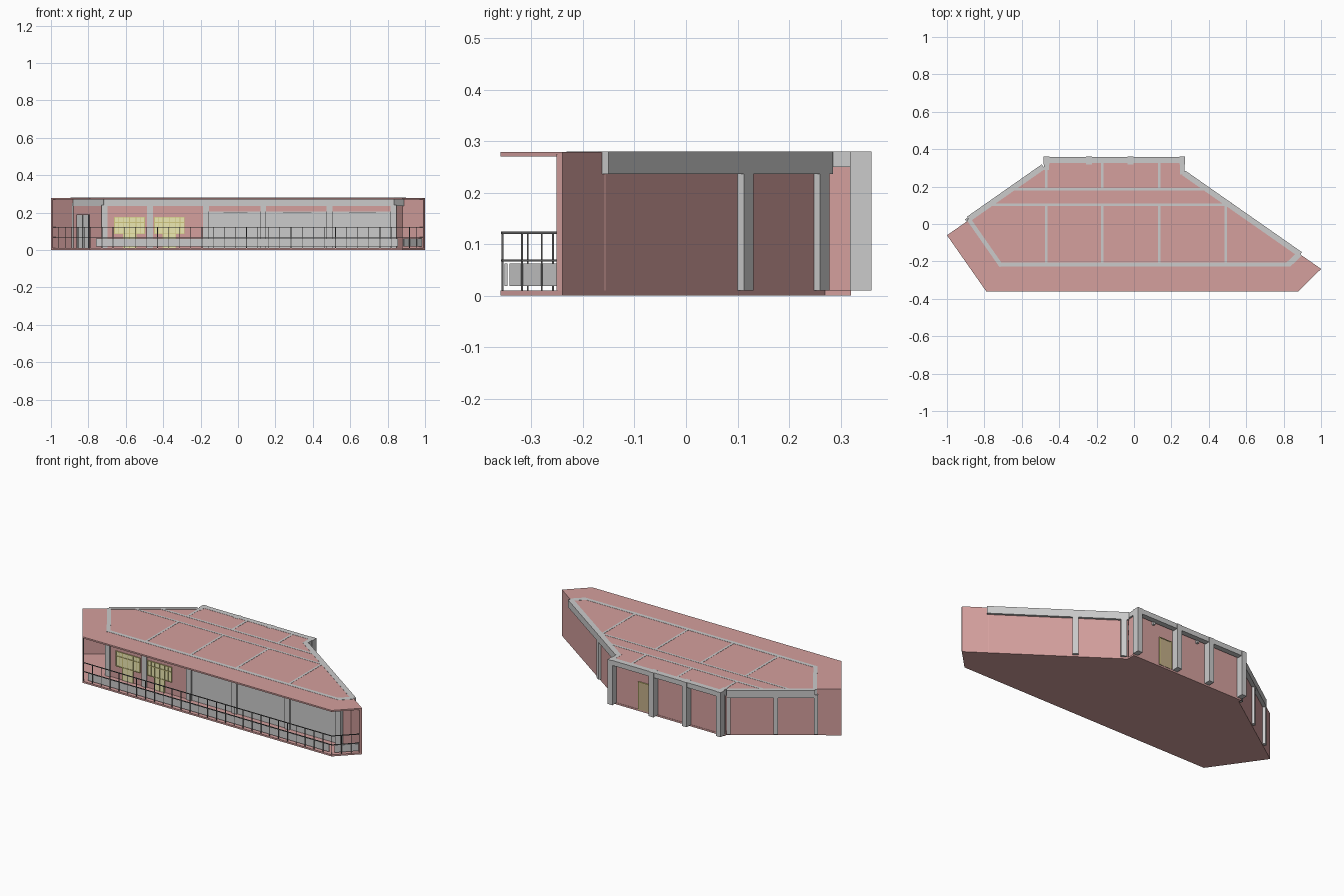
import bpy, bmesh
from mathutils import Vector

if "Cube" in bpy.data.objects:
    bpy.data.objects.remove(bpy.data.objects["Cube"])


def material(name, rgb):
    m = bpy.data.materials.new(name)
    m.diffuse_color = (*rgb, 1)
    m.use_nodes = True
    m.node_tree.nodes["Principled BSDF"].inputs["Base Color"].default_value = m.diffuse_color
    return m


PINK = material("plaster", (0.66, 0.35, 0.34))
CONC = material("concrete", (0.62, 0.62, 0.62))
GLASS = material("glazing", (0.74, 0.77, 0.75))
CREAM = material("cream_pane", (0.85, 0.82, 0.45))
FRAME = material("yellow_frame", (0.65, 0.58, 0.22))
METAL = material("rail_metal", (0.12, 0.12, 0.12))
DOOR = material("door_wood", (0.55, 0.43, 0.25))


def bar(p, q, width, z0, z1, off=0.0, ext=0.0):
    """Plan outline of a straight bar from p to q, shifted to its left by off."""
    p, q = Vector(p), Vector(q)
    d = (q - p).normalized()
    n = Vector((-d.y, d.x))
    p, q, h = p - d * ext + n * off, q + d * ext + n * off, n * width / 2
    return ([p - h, q - h, q + h, p + h], z0, z1)


def box(x0, x1, y0, y1, z0, z1):
    return ([(x0, y0), (x1, y0), (x1, y1), (x0, y1)], z0, z1)


def build(name, prisms, mat):
    """One object from a list of vertical prisms."""
    bm = bmesh.new()
    for pts, z0, z1 in prisms:
        lo = [bm.verts.new((p[0], p[1], z0)) for p in pts]
        hi = [bm.verts.new((p[0], p[1], z1)) for p in pts]
        bm.faces.new(lo[::-1])
        bm.faces.new(hi)
        for i in range(len(pts)):
            j = (i + 1) % len(pts)
            bm.faces.new((lo[i], lo[j], hi[j], hi[i]))
    bmesh.ops.recalc_face_normals(bm, faces=bm.faces)
    me = bpy.data.meshes.new(name)
    bm.to_mesh(me)
    bm.free()
    me.materials.append(mat)
    ob = bpy.data.objects.new(name, me)
    bpy.context.collection.objects.link(ob)
    return ob


def lerp(p, q, t):
    return Vector(p).lerp(Vector(q), t)


# key plan points
LT, LB = (-1, -0.06), (-0.48, 0.30)       # left rear diagonal
RT, RB = (1, -0.24), (0.27, 0.27)         # right rear diagonal
FL, FR = (-0.79, -0.36), (0.88, -0.36)    # balcony front edge
L_IN, L_C = (-0.88, 0.02), (-0.715, -0.217)   # left glazed end
R_C, R_IN = (0.825, -0.217), (0.885, -0.16)   # right end
TOP, Z0, BZ = 0.28, 0.01, 0.236

# floor and roof slabs
outline = [LT, FL, FR, RT, RB]
build("floor_slab", [(outline + [(0.27, 0.32), (-0.48, 0.32), LB], 0, Z0)], PINK)
build("roof_slab", [(outline + [(0.26, 0.345), (-0.47, 0.345), LB], 0.27, 0.279)], PINK)

# outer walls
T = 0.014
build("left_rear_wall", [bar(LT, LB, T, Z0, 0.275, -T / 2)], PINK)
build("right_rear_wall", [bar(RB, RT, T, Z0, 0.275, -T / 2)], PINK)
build("back_wall", [box(-0.475, 0.26, 0.305, 0.318, Z0, 0.27),
                    box(0.246, 0.26, 0.265, 0.318, Z0, 0.27),
                    box(-0.475, -0.462, 0.295, 0.318, Z0, 0.27)], PINK)
build("front_wall", [box(-0.72, -0.165, -0.222, -0.208, Z0, 0.24),
                     box(-0.165, 0.83, -0.222, -0.208, 0.205, 0.24)], PINK)
build("end_walls", [bar(L_C, L_IN, T, Z0, 0.24),
                    bar(R_C, R_IN, T, Z0, 0.24)], PINK)

# perimeter beams, flush with the roof top
W, RT_TOP = 0.03, TOP
build("perimeter_beams", [
    bar(L_IN, LB, W, BZ, RT_TOP, 0.008),
    bar(RB, R_IN, W, BZ, RT_TOP, 0.0, 0.005),
    bar(L_C, L_IN, 0.022, BZ, RT_TOP, 0, 0.01),
    bar(L_C, R_C, 0.022, BZ, RT_TOP, 0, 0.008),
    bar(R_C, R_IN, 0.03, BZ, RT_TOP),
    box(-0.48, 0.27, 0.325, 0.357, 0.25, RT_TOP),
    box(0.245, 0.27, 0.265, 0.33, 0.25, RT_TOP),
    box(-0.48, -0.455, 0.29, 0.33, 0.25, RT_TOP)], CONC)

# inner roof beams
inner = [bar((-0.66, 0.185), (0.39, 0.185), 0.014, BZ, RT_TOP),
         bar((-0.78, 0.103), (0.51, 0.103), 0.012, BZ, RT_TOP)]
for x in (-0.47, -0.17, 0.135, 0.49):
    inner.append(bar((x, -0.21), (x, 0.103), 0.013, BZ, RT_TOP))
    if x < 0.4:
        inner.append(bar((x, 0.185), (x, 0.33), 0.013, BZ, RT_TOP))
build("inner_roof_beams", inner, CONC)

# columns
build("front_columns", [box(x - 0.016, x + 0.016, -0.23, -0.2, Z0, 0.24)
                        for x in (-0.715, -0.47, -0.17, 0.135, 0.49, 0.832)], CONC)
build("back_columns", [box(x - 0.016, x + 0.016, 0.318, 0.36, Z0, TOP)
                       for x in (-0.468, -0.24, -0.018, 0.258)], CONC)
side = []
for p, q, ts in ((LB, LT, (0.02, 0.43, 0.78)), (RB, RT, (0.025, 0.315))):
    for t in ts:
        side.append(bar(lerp(p, q, t - 0.018), lerp(p, q, t + 0.018), 0.03, Z0, 0.25))
build("side_columns", side, CONC)

# large glazed front with top vents
bays = ((-0.154, 0.119), (0.151, 0.474), (0.506, 0.816))
build("front_glazing", [box(a, b, -0.221, -0.213, Z0, 0.206) for a, b in bays], GLASS)
build("glazing_vents", [box(a + (b - a) * 0.28, a + (b - a) * 0.75, -0.224, -0.22, 0.2, 0.204)
                        for a, b in bays], METAL)

# balcony window and door sets
for i, x in enumerate((-0.58, -0.367)):
    y, d = -0.226, 0.034
    build(f"window_panes_{i}", [box(x - 0.08, x - d, y, -0.204, 0.085, 0.175),
                                box(x - d, x + d, y, -0.204, Z0, 0.175),
                                box(x + d, x + 0.08, y, -0.204, 0.085, 0.175)], CREAM)
    bars = [box(x + s - 0.002, x + s + 0.002, y - 0.003, y + 0.002, zb, 0.177)
            for s, zb in ((-0.08, 0.085), (-0.057, 0.085), (-d, Z0), (0, Z0),
                          (d, Z0), (0.057, 0.085), (0.08, 0.085))]
    bars += [box(x - 0.082, x + 0.082, y - 0.003, y + 0.002, z, z + 0.004)
             for z in (0.085, 0.145, 0.173)]
    build(f"window_frame_{i}", bars, FRAME)

# glass door on the left end, wooden door at the back
a, b = lerp(L_C, L_IN, 0.45), lerp(L_C, L_IN, 0.84)
build("end_door", [bar(a, b, 0.02, Z0, 0.188)], GLASS)
build("end_door_frame", [bar(lerp(a, b, t), lerp(a, b, t + 0.03), 0.025, Z0, 0.19)
                         for t in (0, 0.48, 0.97)] + [bar(a, b, 0.025, 0.186, 0.191)], METAL)
build("back_door", [box(0.012, 0.09, 0.31, 0.322, Z0, 0.175)], DOOR)
build("back_door_frame", [box(0.008, 0.013, 0.31, 0.325, Z0, 0.179),
                          box(0.089, 0.094, 0.31, 0.325, Z0, 0.179),
                          box(0.008, 0.094, 0.31, 0.325, 0.175, 0.179)], FRAME)

# balcony railing: posts, two rails, low parapet panels
path = [(-0.992, -0.062), (-0.787, -0.356), (0.878, -0.356), (0.994, -0.242)]
posts, rails = [], []
r = 0.0035
for p, q in zip(path, path[1:]):
    n = round((Vector(q) - Vector(p)).length / 0.06)
    for k in range(n + 1):
        c = lerp(p, q, k / n)
        posts.append(box(c.x - r / 2, c.x + r / 2, c.y - r / 2, c.y + r / 2, Z0, 0.122))
    for z in (0.066, 0.12):
        rails.append(bar(p, q, r + 0.001, z, z + 0.004, 0, r / 2))
build("railing_posts", posts, METAL)
build("railing_rails", rails, METAL)
build("parapet_panels", [box(-0.76, 0.855, -0.352, -0.346, 0.019, 0.062),
                         bar(lerp(path[2], path[3], 0.1), lerp(path[2], path[3], 0.92),
                             0.006, 0.019, 0.062, 0.006)], CONC)
